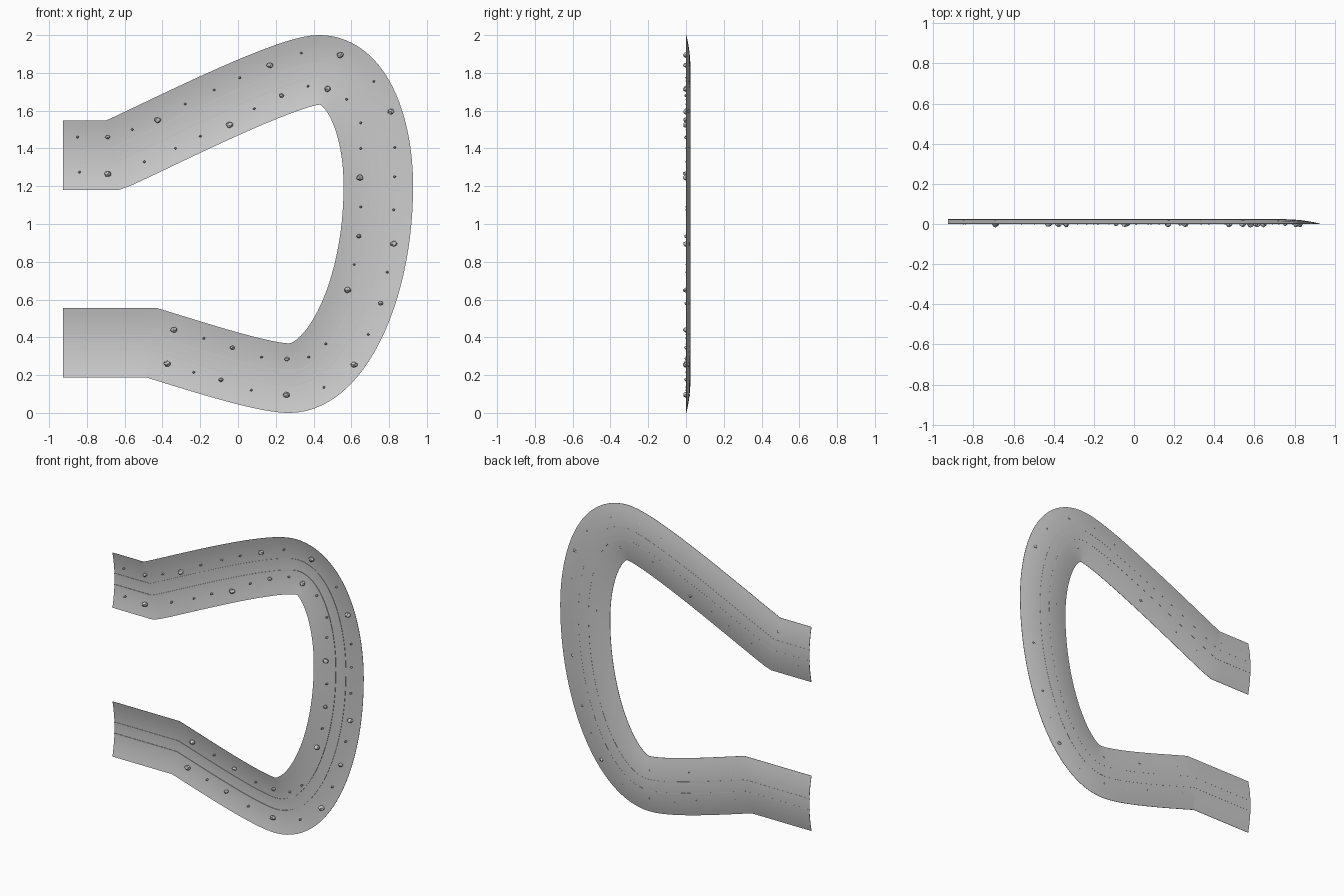
import bpy, bmesh, math, random
from mathutils import Vector
from mathutils.geometry import interpolate_bezier

if "Cube" in bpy.data.objects:
    bpy.data.objects.remove(bpy.data.objects["Cube"])

random.seed(4)
HALF = 0.184     # half width of the channel
DEPTH = 0.022    # how far the middle is pushed back

# centre line in (x, z): start, handle, handle, end
SEGMENTS = [
    ((-0.66, 1.365), (-0.59, 1.385), (0.24, 1.816), (0.43, 1.816)),
    ((0.43, 1.816), (0.63, 1.816), (0.743, 1.52), (0.743, 1.2)),
    ((0.743, 1.2), (0.743, 0.65), (0.52, 0.184), (0.27, 0.184)),
    ((0.27, 0.184), (0.12, 0.184), (-0.30, 0.325), (-0.46, 0.372)),
]
path = [Vector((-0.927, 1.365)), Vector((-0.80, 1.365)), Vector((-0.70, 1.365))]
for a, b, c, d in SEGMENTS:
    pts = interpolate_bezier(*[Vector((p[0], p[1], 0)) for p in (a, b, c, d)], 33)
    path += [p.to_2d() for p in pts[:-1]]
path += [Vector((-0.46, 0.372)), Vector((-0.52, 0.372)), Vector((-0.70, 0.372)), Vector((-0.927, 0.372))]


def dish(u):
    """Depth of the channel surface at sideways offset u."""
    return DEPTH * (1 - (u / HALF) ** 2)


def sweep(name, profile):
    """Sweep a closed (offset, y) profile along the centre line, mitred."""
    bm = bmesh.new()
    rings = []
    last = len(path) - 1
    for i, p in enumerate(path):
        t0 = (p - path[i - 1]).normalized() if i else Vector((1, 0))
        t1 = (path[i + 1] - p).normalized() if i < last else t0
        t = (t0 + t1).normalized()
        n = Vector((-t.y, t.x)) / max(0.8, t.dot(t1))
        rings.append([bm.verts.new((p.x + n.x * o, y, p.y + n.y * o)) for o, y in profile])
    k = len(profile)
    for r, s in zip(rings, rings[1:]):
        for j in range(k):
            bm.faces.new((r[j], r[(j + 1) % k], s[(j + 1) % k], s[j]))
    bm.faces.new(rings[0])
    bm.faces.new(rings[-1])
    bmesh.ops.recalc_face_normals(bm, faces=bm.faces)
    return add_object(name, bm)


def add_object(name, bm, smooth=True):
    me = bpy.data.meshes.new(name)
    bm.to_mesh(me)
    bm.free()
    ob = bpy.data.objects.new(name, me)
    bpy.context.collection.objects.link(ob)
    if smooth:
        bpy.context.view_layer.objects.active = ob
        ob.select_set(True)
        bpy.ops.object.shade_smooth_by_angle(angle=math.radians(30))
        ob.select_set(False)
    return ob


# curved channel shell
us = [HALF * (i / 6 - 1) for i in range(13)]
sweep("channel", [(u, dish(u)) for u in us] + [(u, dish(u) + 0.002) for u in reversed(us)])

# two thin rails along the middle
for side, label in ((-1, "inner"), (1, "outer")):
    c, y = side * 0.037, dish(0.037)
    sweep(label + "_rail", [(c - 0.003, y - 0.003), (c + 0.003, y - 0.003),
                            (c + 0.003, y + 0.0025), (c - 0.003, y + 0.0025)])

# pebbles scattered beside the rails, (x, z)
BIG = [(-.69, 1.265), (-.425, 1.55), (.17, 1.84), (-.045, 1.525), (.54, 1.895), (.475, 1.715),
       (.81, 1.595), (.645, 1.245), (.825, .895), (.58, .65), (.615, .255), (.255, .095),
       (-.375, .26), (-.34, .44)]
MEDIUM = [(-.69, 1.46), (.23, 1.68), (.64, .935), (.755, .58), (-.09, .175), (-.03, .345), (.26, .285)]
SMALL = [(-.85, 1.46), (-.84, 1.275), (-.56, 1.5), (-.495, 1.33), (-.33, 1.4), (-.28, 1.635),
         (-.125, 1.71), (-.2, 1.465), (.01, 1.775), (.085, 1.61), (.335, 1.905), (.37, 1.73),
         (.575, 1.66), (.72, 1.755), (.65, 1.535), (.65, 1.4), (.83, 1.405), (.83, 1.25),
         (.825, 1.075), (.65, 1.09), (.79, .745), (.615, .785), (.69, .415), (.465, .365),
         (.375, .295), (.455, .135), (.125, .295), (.07, .12), (-.18, .395), (-.235, .215)]


def pebbles(name, spots, radius, front):
    """Irregular stones reaching from the channel surface out to y = front."""
    bm = bmesh.new()
    for x, z in spots:
        back = 0.021
        mid, half = (front + back) / 2, (back - front) / 2
        made = bmesh.ops.create_icosphere(bm, subdivisions=2 if radius > 0.01 else 1, radius=1)
        for v in made["verts"]:
            v.co *= random.uniform(0.8, 1.1)
            v.co = Vector((x + v.co.x * radius, mid + v.co.y * half, z + v.co.z * radius * 0.85))
    add_object(name, bm, smooth=False)


pebbles("big_stones", BIG, 0.018, -0.016)
pebbles("medium_stones", MEDIUM, 0.013, -0.010)
pebbles("small_stones", SMALL, 0.008, -0.005)
